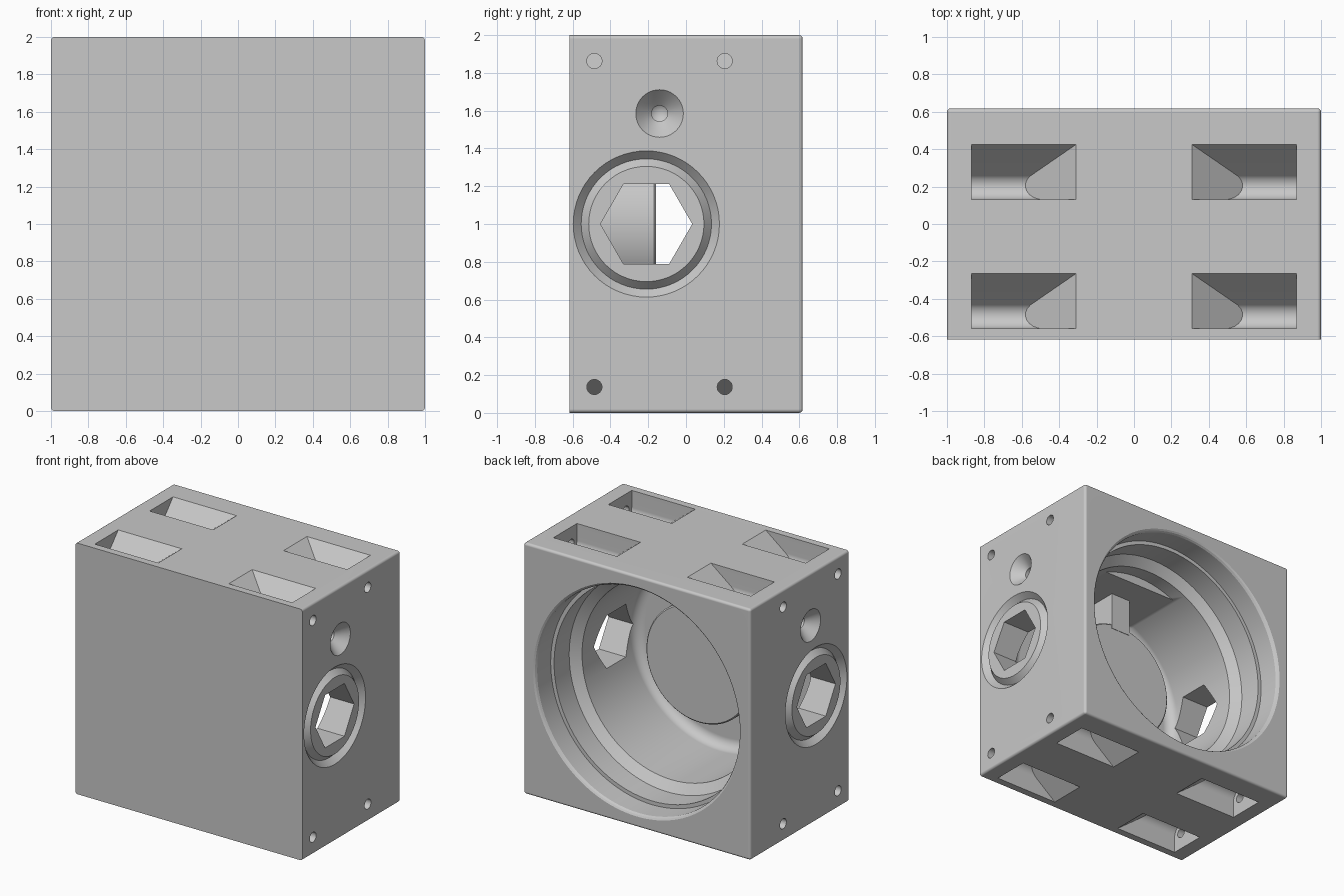
import bpy, bmesh, math
from mathutils import Vector

if "Cube" in bpy.data.objects:
    bpy.data.objects.remove(bpy.data.objects["Cube"], do_unlink=True)

shade = (0.58, 0.58, 0.58, 1)
grey = bpy.data.materials.new("light_grey")
grey.use_nodes = True
grey.diffuse_color = shade
grey.node_tree.nodes["Principled BSDF"].inputs["Base Color"].default_value = shade


def to_object(bm, name):
    bmesh.ops.recalc_face_normals(bm, faces=bm.faces)
    mesh = bpy.data.meshes.new(name)
    bm.to_mesh(mesh)
    bm.free()
    mesh.materials.append(grey)
    obj = bpy.data.objects.new(name, mesh)
    bpy.context.collection.objects.link(obj)
    return obj


def box(name, low, high, rounded=False):
    """Box between two corners; rounded softens every edge off the front face."""
    bm = bmesh.new()
    bmesh.ops.create_cube(bm, size=1)
    for v in bm.verts:
        v.co = Vector([a + (b - a) * (c + 0.5) for a, b, c in zip(low, high, v.co)])
    if rounded:
        edges = [e for e in bm.edges if max(v.co.y for v in e.verts) > 0]
        bmesh.ops.bevel(bm, geom=edges, offset=0.02, segments=4, profile=0.5, affect="EDGES")
    return to_object(bm, name)


def prism(name, start, end):
    """Skin two matching outlines and cap both ends."""
    bm = bmesh.new()
    a, b = ([bm.verts.new(p) for p in ring] for ring in (start, end))
    for j in range(len(a)):
        k = (j + 1) % len(a)
        bm.faces.new((a[j], a[k], b[k], b[j]))
    bm.faces.new(a)
    bm.faces.new(b)
    return to_object(bm, name)


def lathe(name, profile, place, steps):
    """Turn a closed (radius, height) profile; place maps (u, v, height) to space."""
    bm = bmesh.new()
    axis = {j: bm.verts.new(place(0, 0, h)) for j, (r, h) in enumerate(profile) if r == 0}
    cols = []
    for i in range(steps):
        a = 2 * math.pi * i / steps
        cols.append([axis[j] if j in axis else
                     bm.verts.new(place(r * math.cos(a), r * math.sin(a), h))
                     for j, (r, h) in enumerate(profile)])
    for i in range(steps):
        a, b = cols[i], cols[(i + 1) % steps]
        for j in range(len(profile)):
            k = (j + 1) % len(profile)
            corners = list(dict.fromkeys((a[j], a[k], b[k], b[j])))
            if len(corners) > 2:
                bm.faces.new(corners)
    return to_object(bm, name)


def combine(target, tool, operation="DIFFERENCE"):
    mod = target.modifiers.new("cut", "BOOLEAN")
    mod.operation, mod.solver, mod.object = operation, "EXACT", tool
    bpy.context.view_layer.objects.active = target
    bpy.ops.object.modifier_apply(modifier=mod.name)
    bpy.data.objects.remove(tool, do_unlink=True)


# Block with every edge rounded except those of the front face
housing = box("housing", (-1, -0.618, 0), (1, 0.618, 2), rounded=True)

# Stepped bore from the back, leaving a round boss in the middle
bore = [(0, 0.7), (0.915, 0.7), (0.915, 0.618), (0.903, 0.61), (0.895, 0.595),
        (0.895, 0.425), (0.865, 0.425), (0.865, 0.235), (0.79, 0.18)]
for i in range(7):
    a = math.radians(15 * i)
    bore.append((0.71 + 0.08 * math.cos(a), -0.42 - 0.08 * math.sin(a)))
bore += [(0.467, -0.5), (0.467, -0.17), (0.457, -0.16), (0, -0.16)]
combine(housing, lathe("bore", bore, lambda u, v, h: (u, h, 1 + v), 96))

# Flat at the top of the bore and the key between it and the boss
combine(housing, box("flat", (-0.42, -0.55, 1.72), (0.42, 0.065, 1.83)), "UNION")
combine(housing, box("key", (-0.085, -0.55, 1.42), (0.085, -0.157, 1.77)), "UNION")

# Pocket section as (y offset from bolt axis, depth): slanted wall, round channel
section = [(0.22, -0.03), (0.22, 0)]
for i in range(9):
    a = math.radians(45 - 135 * i / 8)
    section.append((0.075 * math.sin(a), 0.135 + 0.075 * math.cos(a)))
section.append((-0.075, -0.03))

groove = [(0.387, 0), (0.345, -0.045), (0.305, 0), (0.305, 0.1), (0.387, 0.1)]
port = [(0, 0.1), (0.126, 0.1), (0.126, 0), (0.085, -0.045), (0.042, -0.085),
        (0.042, -0.15), (0, -0.18)]
bolt = [(0, 0.1), (0.04, 0.1), (0.04, -0.2), (0, -0.2)]
hexagon = [(0, 0.1), (0.243, 0.1), (0.243, -0.4), (0, -0.4)]

for side in (-1, 1):
    def on_side(y, z):
        return lambda u, v, h: (side * (1 + h), y + u, z + v)

    # Hexagonal opening, V groove around it, small countersunk port
    combine(housing, lathe("hexagon", hexagon, on_side(-0.21, 1), 6))
    combine(housing, lathe("groove", groove, on_side(-0.21, 1), 64))
    combine(housing, lathe("port", port, on_side(-0.14, 1.585), 40))

    # Ramped pockets in top and bottom with a bolt hole to the side
    for y in (-0.485, 0.205):
        for up in (-1, 1):
            def height(depth):
                return 1 + up * (1 - depth)
            inner = [(side * (0.31 + 1.29 * d), y + w, height(d)) for w, d in section]
            outer = [(side * 0.87, y + w, height(d)) for w, d in section]
            combine(housing, prism("pocket", inner, outer))
            combine(housing, lathe("bolt", bolt, on_side(y, height(0.137)), 24))

# Smooth shading with flat faces kept flat
bpy.ops.object.select_all(action="DESELECT")
housing.select_set(True)
bpy.context.view_layer.objects.active = housing
bpy.ops.object.shade_smooth_by_angle(angle=math.radians(28))
weighted = housing.modifiers.new("flat_shading", "WEIGHTED_NORMAL")
weighted.keep_sharp = True
